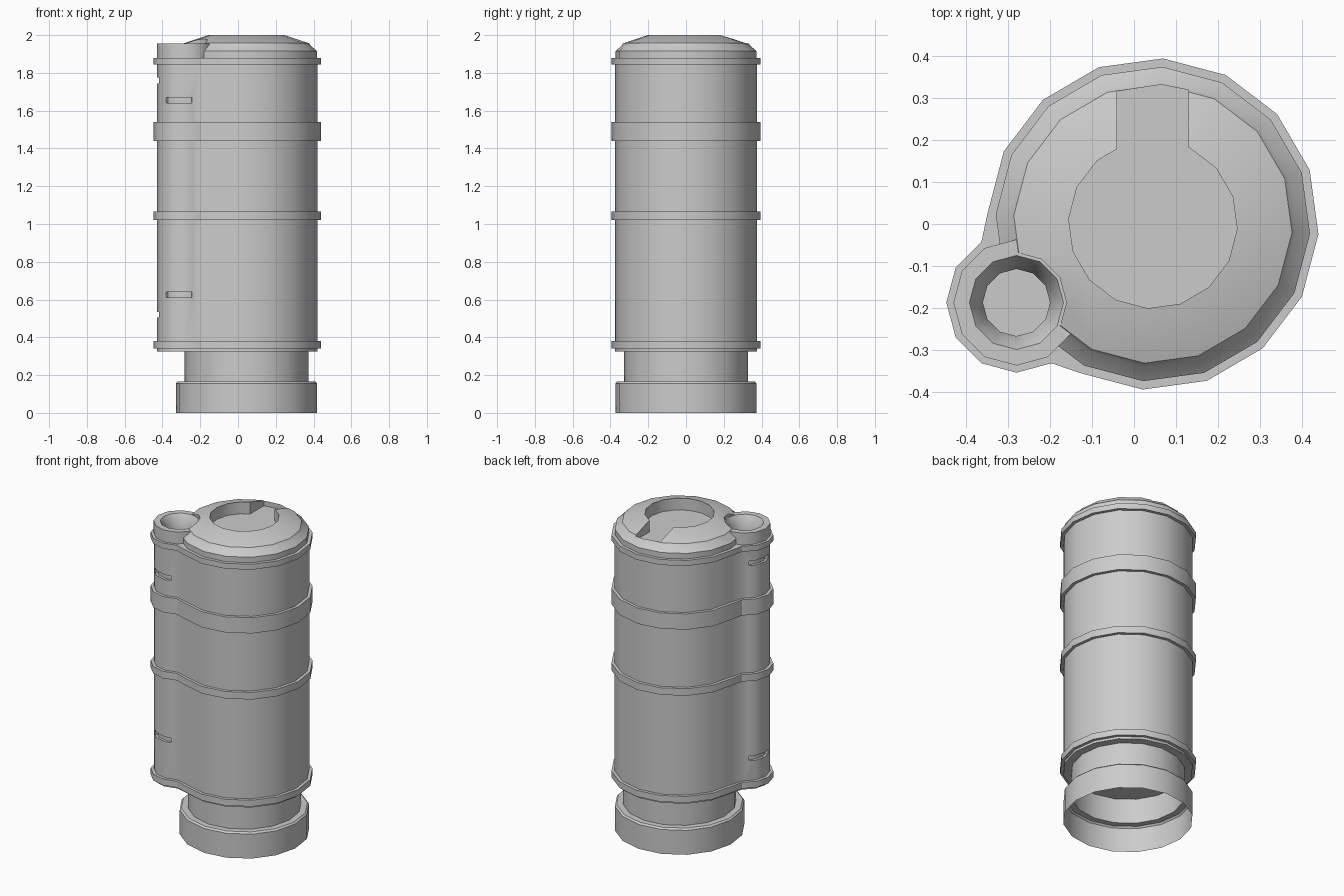
import bpy, bmesh
from math import radians, sin, cos

if "Cube" in bpy.data.objects:
    bpy.data.objects.remove(bpy.data.objects["Cube"])

MAIN = (0.045, 0.0)      # centre of the main canister
TUBE = (-0.28, -0.187)   # centre of the side tube


def polar(c, r, deg):
    return (c[0] + r * cos(radians(deg)), c[1] + r * sin(radians(deg)))


def circle(c, r, n, start=0.0):
    return [polar(c, r, start + 360 * i / n) for i in range(n)]


def big(r):
    return circle(MAIN, r, 16, -3.5)


def small(r):
    return circle(TUBE, r, 12)


def outline(grow=0.0):
    """Canister outline with the side tube blended in."""
    pts = [polar(MAIN, 0.376 + grow, -116 + 22.5 * i) for i in range(14)]
    return pts + [polar(TUBE, 0.148 + grow, 120 + 30 * i) for i in range(7)]


def skin(name, loops, cap_start=True, cap_end=True, closed=False):
    """Bridge a stack of (points, z) loops into one surface."""
    bm = bmesh.new()
    rings = [[bm.verts.new((x, y, z)) for x, y in pts] for pts, z in loops]
    pairs = list(zip(rings, rings[1:]))
    if closed:
        pairs.append((rings[-1], rings[0]))
    for a, b in pairs:
        for i in range(len(a)):
            j = (i + 1) % len(a)
            bm.faces.new((a[i], a[j], b[j], b[i]))
    if cap_start:
        bm.faces.new(rings[0][::-1])
    if cap_end:
        bm.faces.new(rings[-1])
    bmesh.ops.recalc_face_normals(bm, faces=bm.faces)
    mesh = bpy.data.meshes.new(name)
    bm.to_mesh(mesh)
    bm.free()
    ob = bpy.data.objects.new(name, mesh)
    bpy.context.collection.objects.link(ob)
    return ob


def select(ob):
    bpy.ops.object.select_all(action='DESELECT')
    ob.select_set(True)
    bpy.context.view_layer.objects.active = ob


def cut(ob, cutter):
    cutter.hide_render = True
    mod = ob.modifiers.new("cut", 'BOOLEAN')
    mod.operation = 'DIFFERENCE'
    mod.solver = 'EXACT'
    mod.object = cutter
    select(ob)
    bpy.ops.object.modifier_apply(modifier=mod.name)
    bpy.data.objects.remove(cutter)


def prism(name, pts, z0, z1):
    return skin(name, [(pts, z0), (pts, z1)])


# Main body, opened at the top for the side tube
body = prism("canister_body", outline(), 0.325, 1.88)
cut(body, prism("tube_cutter", small(0.12), 1.80, 2.1))

# Shallow clip slots on the front and left of the tube
for mid, heights in ((255, (0.61, 1.64)), (165, (0.505, 1.745))):
    angles = ((-30, 0.966), (-15, 1), (15, 1), (30, 0.966))
    inner = [polar(TUBE, 0.132 * k, mid + a) for a, k in angles]
    outer = [polar(TUBE, 0.2 * k, mid + a) for a, k in angles]
    for z in heights:
        cut(body, prism("slot_cutter", inner + outer[::-1], z, z + 0.03))

# Bands wrapped around the body
bands = [("lower_band", 0.34, 0.38), ("middle_band", 1.02, 1.065),
         ("wide_band", 1.44, 1.54), ("upper_band", 1.845, 1.88)]
band_objs = []
for name, z0, z1 in bands:
    band_objs.append(skin(name, [(outline(-0.003), z0), (outline(0.019), z0),
                                 (outline(0.019), z1), (outline(-0.003), z1)],
                          False, False, True))

# Side tube mouth with a funnel and a blind hole
tube = skin("tube_mouth", [(small(0.15), 1.87), (small(0.15), 1.955),
                           (small(0.112), 1.955), (small(0.08), 1.90),
                           (small(0.08), 1.85)], False, True)

# Sloped cap with a keyhole recess and a bite for the tube
cap = skin("top_cap", [(big(r), z) for r, z in (
    (0.375, 1.875), (0.375, 1.915), (0.34, 1.945), (0.332, 1.957), (0.202, 2.0))])
key = [polar(MAIN, 0.201, 131.5 + 22.5 * i) for i in range(14)]
cx = MAIN[0]
key += [(cx + 0.085, 0.182), (cx + 0.085, 0.319), (cx + 0.02, 0.332),
        (cx - 0.085, 0.316), (cx - 0.085, 0.179)]
cut(cap, prism("keyhole_cutter", key, 1.925, 2.1))
cut(cap, prism("bite_cutter", small(0.119), 1.80, 2.1))

# Hollow neck and base collar, open at the bottom
base = skin("neck_and_base_collar", [(big(r), z) for r, z in (
    (0.375, 0), (0.375, 0.155), (0.365, 0.165), (0.328, 0.165), (0.328, 0.324))],
    False, True)

for ob in [body, tube, cap, base] + band_objs:
    select(ob)
    bpy.ops.object.shade_smooth_by_angle(angle=radians(32))
